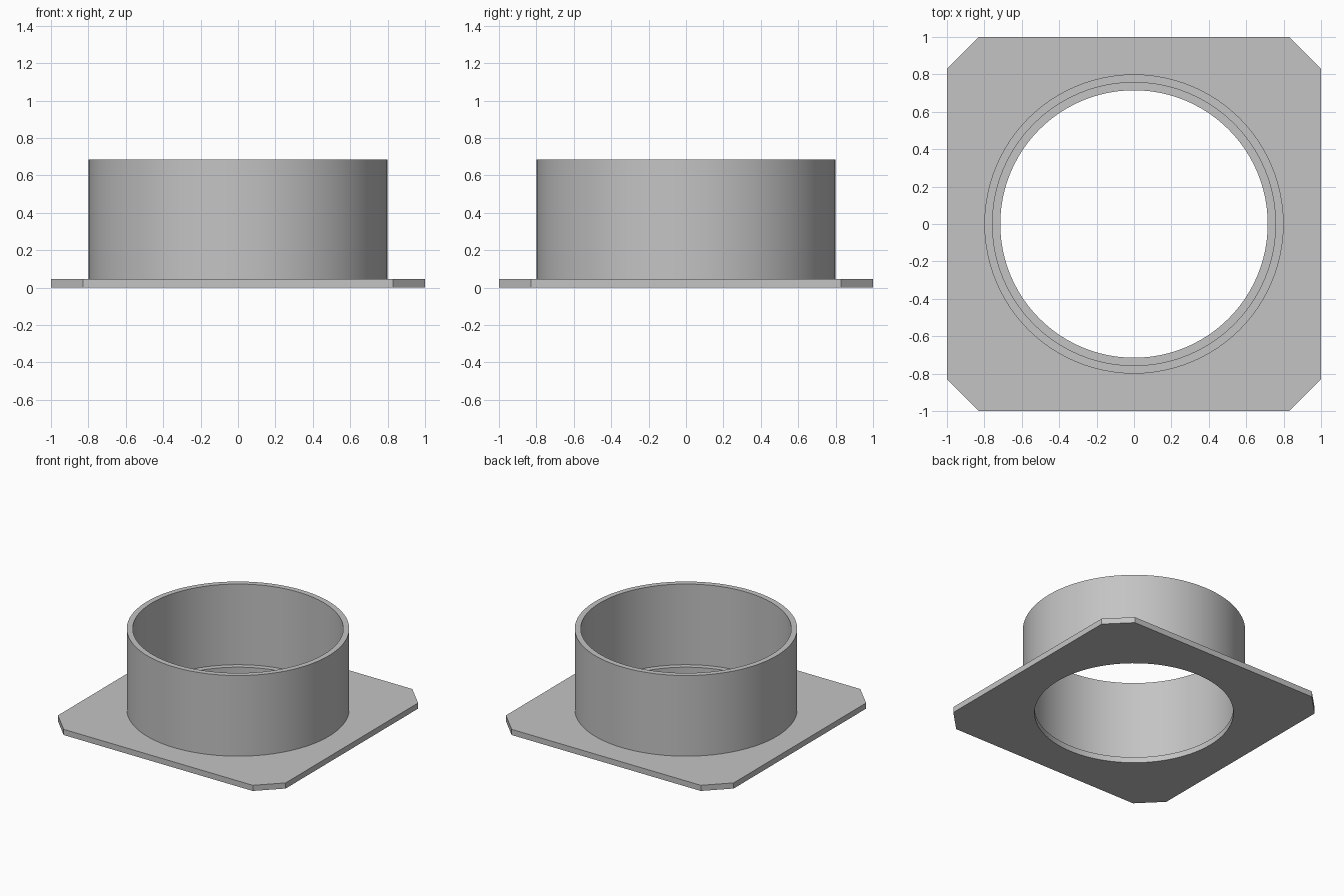
import bpy
import bmesh
from math import cos, sin, pi, radians

SEGMENTS = 96
PLATE_H, TOP = 0.045, 0.685
HALF, CHAMFER = 1.0, 0.17
HOLE_R, INNER_R, OUTER_R = 0.715, 0.757, 0.80

cube = bpy.data.objects.get("Cube")
if cube:
    bpy.data.objects.remove(cube, do_unlink=True)

grey = bpy.data.materials.new("plain grey")
grey.use_nodes = True
colour = (0.55, 0.55, 0.55, 1)
grey.diffuse_color = colour
grey.node_tree.nodes["Principled BSDF"].inputs["Base Color"].default_value = colour


def circle(radius):
    return [(radius * cos(2 * pi * i / SEGMENTS), radius * sin(2 * pi * i / SEGMENTS))
            for i in range(SEGMENTS)]


def add_loop(bm, points, z):
    verts = [bm.verts.new((x, y, z)) for x, y in points]
    edges = [bm.edges.new((v, verts[i - 1])) for i, v in enumerate(verts)]
    return verts, edges


def finish(bm, name):
    bmesh.ops.recalc_face_normals(bm, faces=bm.faces)
    mesh = bpy.data.meshes.new(name)
    bm.to_mesh(mesh)
    bm.free()
    mesh.materials.append(grey)
    obj = bpy.data.objects.new(name, mesh)
    bpy.context.collection.objects.link(obj)
    bpy.ops.object.select_all(action='DESELECT')
    obj.select_set(True)
    bpy.context.view_layer.objects.active = obj
    bpy.ops.object.shade_smooth_by_angle(angle=radians(30))


# Square base plate with clipped corners and a round opening
c = HALF - CHAMFER
outline = [(HALF, -c), (HALF, c), (c, HALF), (-c, HALF),
           (-HALF, c), (-HALF, -c), (-c, -HALF), (c, -HALF)]
bm = bmesh.new()
edges = add_loop(bm, outline, 0)[1] + add_loop(bm, circle(HOLE_R), 0)[1]
bmesh.ops.triangle_fill(bm, edges=edges, use_beauty=True, normal=(0, 0, 1))
# Keep only the ring of faces outside the opening
inside = [f for f in bm.faces if f.calc_center_median().length < HOLE_R * 0.99
          and all(v.co.length < HOLE_R * 1.01 for v in f.verts)]
bmesh.ops.delete(bm, geom=inside, context='FACES_ONLY')
raised = bmesh.ops.extrude_face_region(bm, geom=bm.faces[:], use_keep_orig=True)
bmesh.ops.translate(bm, vec=(0, 0, PLATE_H),
                    verts=[g for g in raised["geom"] if isinstance(g, bmesh.types.BMVert)])
finish(bm, "base_plate")

# Thin-walled collar, swept from its wall section
section = [(OUTER_R, PLATE_H), (OUTER_R, TOP), (INNER_R, TOP), (INNER_R, PLATE_H)]
bm = bmesh.new()
rings = [add_loop(bm, circle(r), z)[0] for r, z in section]
for a, b in zip(rings, rings[1:] + rings[:1]):
    for i in range(SEGMENTS):
        bm.faces.new((a[i - 1], a[i], b[i], b[i - 1]))
finish(bm, "round_collar")
